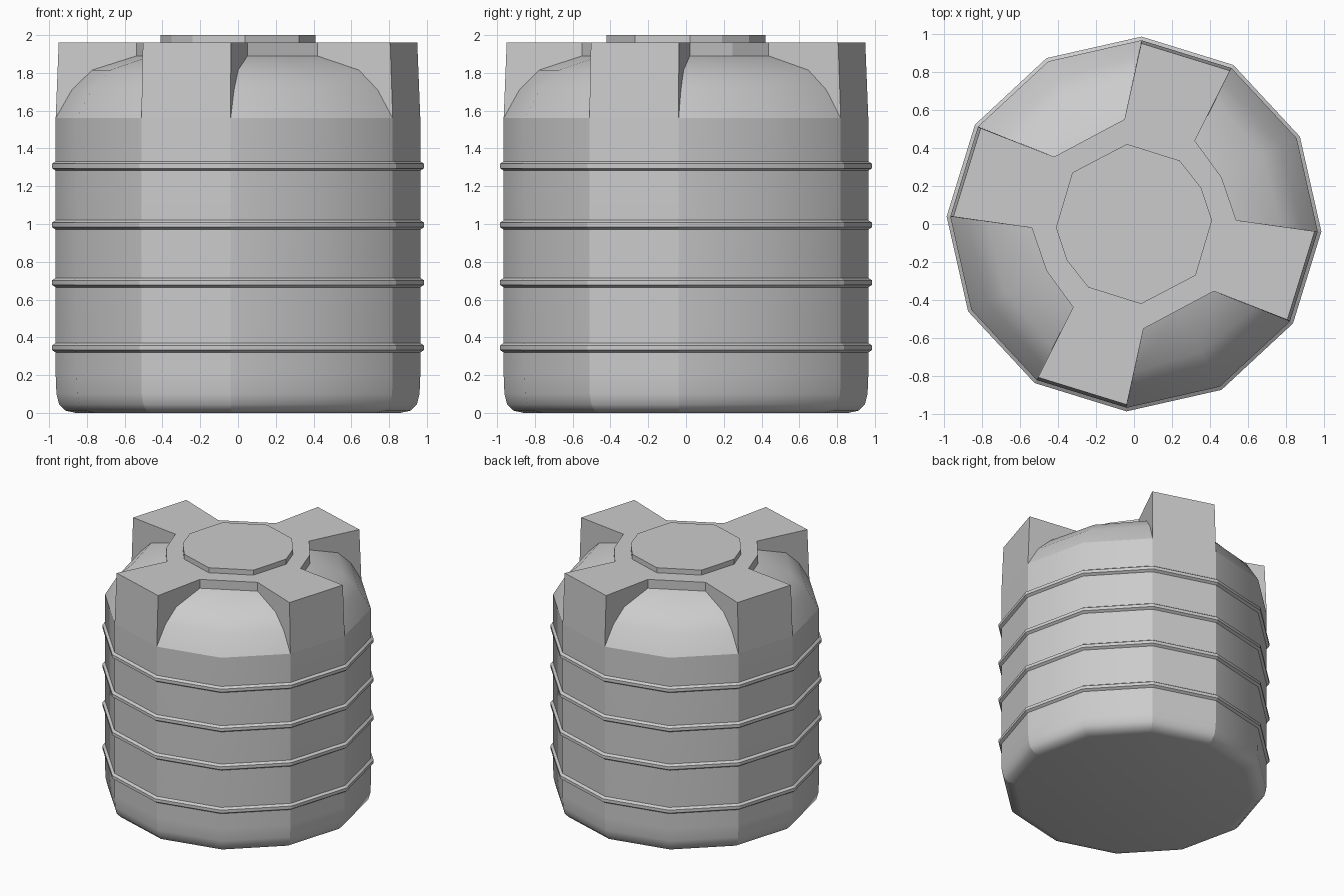
import bpy, bmesh, math
from mathutils import Vector

if "Cube" in bpy.data.objects:
    bpy.data.objects.remove(bpy.data.objects["Cube"])

grey = bpy.data.materials.new("tank_grey")
grey.use_nodes = True
grey.diffuse_color = (0.6, 0.6, 0.6, 1)
grey.node_tree.nodes["Principled BSDF"].inputs["Base Color"].default_value = (0.6, 0.6, 0.6, 1)

WALL_R, SHOULDER_Z, DECK_Z, COLLAR_Z = 0.966, 1.56, 1.96, 1.89
# Column angles of the twelve-sided wall: arm start, arm end, gap middle
ANGLES = [math.radians(a + 90 * q) for q in range(4) for a in (-32, -2.3, 27.8)]
ARM_COLUMNS = [i for i in range(12) if i % 3 != 2]


def ring(radius, z):
    return [Vector((radius * math.cos(a), radius * math.sin(a), z)) for a in ANGLES]


def half_turn(points):
    """Repeat the points of one half around the other half."""
    both = points + [(-x, -y) for x, y in points]
    return [Vector((x, y, 0)) for x, y in both]


def at(v, z):
    return Vector((v.x, v.y, z))


def make(name, faces, smooth_angle=None, sharp_columns=()):
    """Build an object from lists of corner points."""
    bm = bmesh.new()
    for f in faces:
        bm.faces.new([bm.verts.new(p) for p in f])
    bmesh.ops.remove_doubles(bm, verts=bm.verts, dist=0.0005)
    bmesh.ops.recalc_face_normals(bm, faces=bm.faces)
    for e in bm.edges:
        if smooth_angle is None:
            continue
        e.smooth = e.calc_face_angle(0) < math.radians(smooth_angle)
        a, b = (math.atan2(v.co.y, v.co.x) for v in e.verts)
        if abs(a - b) < 0.001:
            for i in sharp_columns:
                turn = (a - ANGLES[i] + math.pi) % math.tau - math.pi
                if abs(turn) < 0.01:
                    e.smooth = False
    for f in bm.faces:
        f.smooth = smooth_angle is not None
    mesh = bpy.data.meshes.new(name)
    bm.to_mesh(mesh)
    bm.free()
    mesh.materials.append(grey)
    obj = bpy.data.objects.new(name, mesh)
    bpy.context.collection.objects.link(obj)
    return obj


def loft(loops):
    faces = []
    for low, high in zip(loops, loops[1:]):
        n = len(low)
        for i in range(n):
            j = (i + 1) % n
            faces.append([low[i], low[j], high[j], high[i]])
    return faces


# Wall with rounded foot and floor
profile = [(0.86, 0), (0.915, 0.012), (0.948, 0.045), (0.962, 0.1),
           (WALL_R, 0.2), (WALL_R, SHOULDER_Z)]
loops = [ring(r, z) for r, z in profile]
make("tank_wall", loft(loops) + [loops[0][::-1]], 50, ARM_COLUMNS)

# Reinforcing ribs
for n, z in enumerate((0.345, 0.69, 0.995, 1.307)):
    section = [(WALL_R - 0.003, -0.027), (0.985, -0.012), (0.985, 0.012), (WALL_R - 0.003, 0.027)]
    make(f"rib_{n + 1}", loft([ring(r, z + dz) for r, dz in section]), 31, ARM_COLUMNS)

# Collar corners, starting at the arm end on the +x side
collar = half_turn([(0.537, 0.02), (0.46, 0.245), (0.32, 0.437),
                    (-0.05, 0.55), (-0.42, 0.353)])
shoulder, top = ring(WALL_R, SHOULDER_Z), ring(0.95, DECK_Z)
curve = [(0, SHOULDER_Z), (0.2, 1.71), (0.45, 1.815), (1, COLLAR_Z)]


def dome_line(outer, inner):
    return [at(outer.lerp(inner, t), z) for t, z in curve]


# Each gap between arms: start corner, optional middle, end corner
gaps = [(0, 1, 2), (3, None, 4), (5, 6, 7), (8, None, 9)]
dome, deck, outline = [], [], []
for q, (s, m, e) in enumerate(gaps):
    c = 3 * q + 1
    cols = [c, c + 1, (c + 2) % 12]
    start, end = collar[s], collar[e]
    middle = (start + end) / 2 if m is None else collar[m]
    inner = [start, middle, end]
    lines = [dome_line(shoulder[i], p) for i, p in zip(cols, inner)]
    for left, right in zip(lines, lines[1:]):
        for k in range(len(curve) - 1):
            dome.append([left[k], right[k], right[k + 1], left[k + 1]])
    # Collar wall above the dome
    for a, b in zip(inner, inner[1:]):
        deck.append([at(a, COLLAR_Z), at(b, COLLAR_Z), at(b, DECK_Z), at(a, DECK_Z)])
    # Arm flanks following the dome
    for line, i, p in ((lines[0], cols[0], start), (lines[2], cols[2], end)):
        deck.append([top[i]] + line + [at(p, DECK_Z)])
    # Outer face of the arm before this gap
    deck.append([shoulder[c - 1], shoulder[c], top[c], top[c - 1]])
    outline += [top[c - 1], top[c]] + [at(p, DECK_Z) for p in inner]
deck.append(outline)

make("dome_panels", dome, 45)
make("deck_with_arms", deck)

# Lid
rim = half_turn([(0.41, 0.02), (0.353, 0.19), (0.24, 0.333),
                 (-0.037, 0.42), (-0.324, 0.27)])
low, high = [at(p, DECK_Z - 0.005) for p in rim], [at(p, 2.0) for p in rim]
make("lid", loft([low, high]) + [high])
